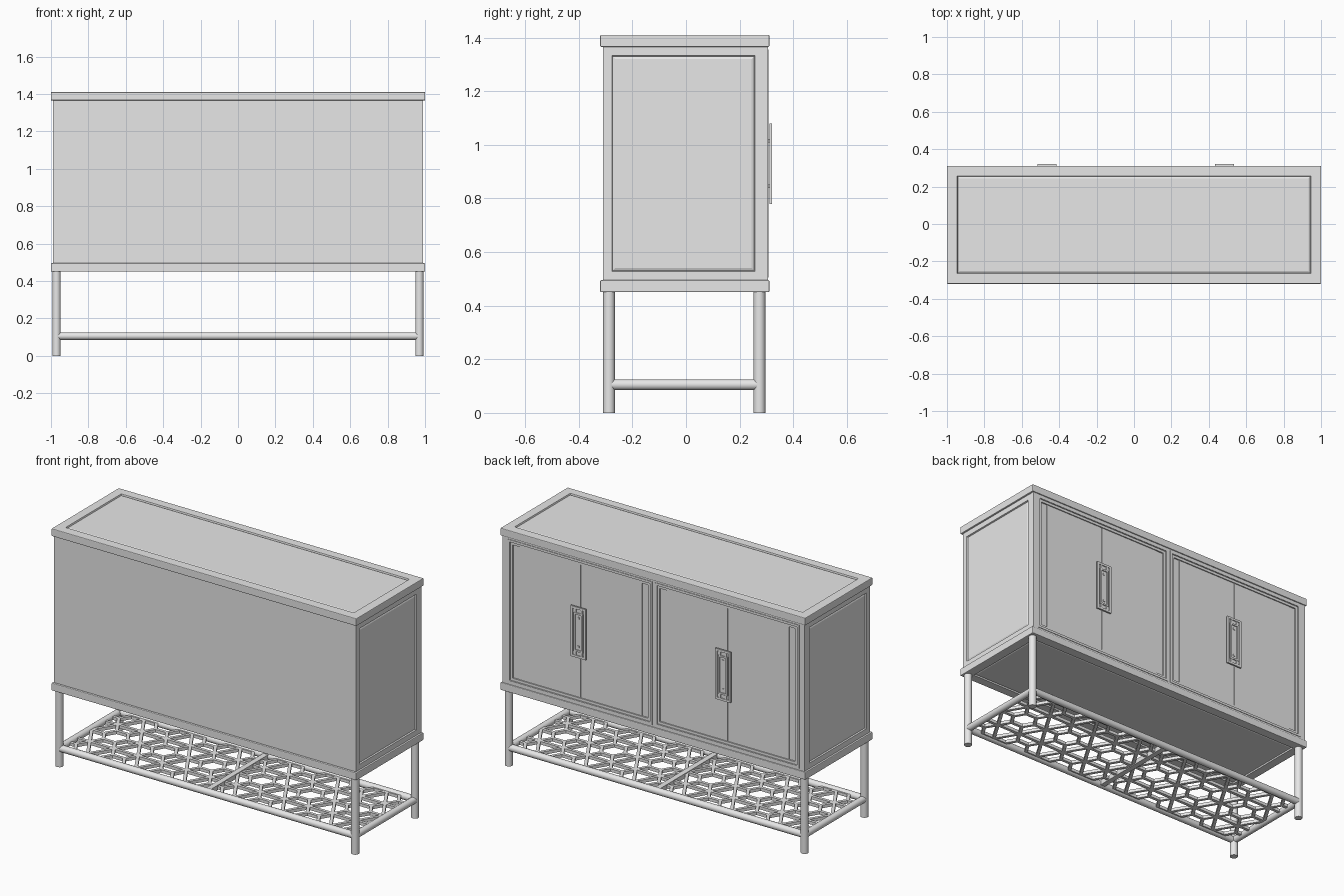
import bpy, bmesh, math
from mathutils import Vector

if "Cube" in bpy.data.objects:
    bpy.data.objects.remove(bpy.data.objects["Cube"])

paint = bpy.data.materials.new("light_grey")
paint.use_nodes = True
GREY = (0.8, 0.8, 0.8, 1)
paint.diffuse_color = GREY
paint.node_tree.nodes["Principled BSDF"].inputs["Base Color"].default_value = GREY


def finish(name, bm, smooth=False):
    mesh = bpy.data.meshes.new(name)
    bm.to_mesh(mesh)
    bm.free()
    mesh.materials.append(paint)
    obj = bpy.data.objects.new(name, mesh)
    bpy.context.collection.objects.link(obj)
    if smooth:
        bpy.ops.object.select_all(action='DESELECT')
        obj.select_set(True)
        bpy.context.view_layer.objects.active = obj
        bpy.ops.object.shade_smooth_by_angle(angle=math.radians(35))
    return obj


def add_box(bm, lo, hi):
    lo, hi = Vector(lo), Vector(hi)
    verts = bmesh.ops.create_cube(bm, size=1)["verts"]
    for v in verts:
        v.co = [(lo[i] + hi[i]) / 2 + v.co[i] * (hi[i] - lo[i]) for i in range(3)]


def panel_box(name, lo, hi, normals, margin, bevel=0.004):
    """Softened box with a sunken, sloped panel on each listed side."""
    bm = bmesh.new()
    add_box(bm, lo, hi)
    bmesh.ops.bevel(bm, geom=bm.edges[:], offset=bevel, segments=2,
                    profile=0.5, affect='EDGES')
    for n in normals:
        bm.normal_update()
        face = max((f for f in bm.faces if f.normal.dot(Vector(n)) > 0.99),
                   key=lambda f: f.calc_area())
        bmesh.ops.inset_region(bm, faces=[face], thickness=margin)
        bmesh.ops.inset_region(bm, faces=[face], thickness=0.004, depth=-0.008)
        bmesh.ops.inset_region(bm, faces=[face], thickness=0.014, depth=0.004)
    return finish(name, bm)


def add_ring(bm, x0, x1, z0, z1, width, y0, y1):
    """Upright rectangular frame made of four strips."""
    add_box(bm, (x0, y0, z0), (x0 + width, y1, z1))
    add_box(bm, (x1 - width, y0, z0), (x1, y1, z1))
    add_box(bm, (x0 + width, y0, z0), (x1 - width, y1, z0 + width))
    add_box(bm, (x0 + width, y0, z1 - width), (x1 - width, y1, z1))


def rod(name, a, b, radius):
    a, b = Vector(a), Vector(b)
    bm = bmesh.new()
    bmesh.ops.create_cone(bm, cap_ends=True, segments=24, radius1=radius,
                          radius2=radius, depth=(b - a).length)
    turn = Vector((0, 0, 1)).rotation_difference(b - a)
    for v in bm.verts:
        v.co = turn @ v.co + (a + b) / 2
    return finish(name, bm, True)


# Case: top, body and base
panel_box("top_board", (-1, -0.32, 1.365), (1, 0.311, 1.41), [(0, 0, 1)], 0.072)
panel_box("base_board", (-1, -0.32, 0.45), (1, 0.311, 0.495), [(0, 0, -1)], 0.072)
panel_box("case_body", (-0.99, -0.309, 0.495), (0.99, 0.29, 1.365),
          [(1, 0, 0), (-1, 0, 0)], 0.045, 0.001)

# Face frame around the two door bays
bm = bmesh.new()
add_ring(bm, -0.99, 0.99, 0.495, 1.365, 0.025, 0.285, 0.305)
for s in (-1, 1):
    add_box(bm, (min(s * 0.965, s * 0.945), 0.285, 0.52),
            (max(s * 0.965, s * 0.945), 0.305, 1.34))
add_box(bm, (-0.024, 0.285, 0.52), (0.024, 0.305, 1.34))
finish("face_frame", bm)

for side, c, pull_x in (("left", 0.482, 0.484), ("right", -0.482, -0.465)):
    # Stepped moulding around the bay
    bm = bmesh.new()
    add_ring(bm, c - 0.475, c + 0.475, 0.505, 1.355, 0.014, 0.303, 0.308)
    add_ring(bm, c - 0.46, c + 0.46, 0.519, 1.341, 0.016, 0.288, 0.301)
    finish(side + "_door_moulding", bm)

    # Pair of door leaves with a thin outer stile
    bm = bmesh.new()
    for s in (-1, 1):
        xs = sorted((c + s * 0.002, c + s * 0.40))
        add_box(bm, (xs[0], 0.288, 0.536), (xs[1], 0.296, 1.324))
        xs = sorted((c + s * 0.402, c + s * 0.444))
        add_box(bm, (xs[0], 0.288, 0.536), (xs[1], 0.294, 1.324))
    finish(side + "_doors", bm)

    # Framed pull plate
    bm = bmesh.new()
    add_ring(bm, pull_x - 0.05, pull_x + 0.05, 0.78, 1.08, 0.013, 0.313, 0.321)
    add_ring(bm, pull_x - 0.03, pull_x + 0.03, 0.815, 1.045, 0.01, 0.313, 0.321)
    add_box(bm, (pull_x - 0.05, 0.311, 0.78), (pull_x + 0.05, 0.315, 1.08))
    for z in (0.804, 1.056):
        for s in (-1, 1):
            add_box(bm, (pull_x + s * 0.02 - 0.005, 0.313, z - 0.013),
                    (pull_x + s * 0.02 + 0.005, 0.32, z + 0.013))
    for z in (0.845, 1.015):
        add_box(bm, (pull_x - 0.006, 0.295, z - 0.006),
                (pull_x + 0.006, 0.319, z + 0.006))
    finish(side + "_door_pull", bm)

# Legs and stretchers
LEG_X, FRONT, BACK, SHELF = 0.97, -0.287, 0.274, 0.105
for row, y in (("front", FRONT), ("back", BACK)):
    for side, s in (("left", 1), ("right", -1)):
        rod(f"{row}_{side}_leg", (s * LEG_X, y, 0), (s * LEG_X, y, 0.455), 0.022)
    rod(row + "_stretcher", (-LEG_X, y, SHELF), (LEG_X, y, SHELF), 0.02)
for side, s in (("left", 1), ("right", -1)):
    rod(side + "_stretcher", (s * LEG_X, FRONT, SHELF), (s * LEG_X, BACK, SHELF), 0.02)
bm = bmesh.new()
add_box(bm, (-0.016, FRONT, SHELF - 0.014), (0.016, BACK, SHELF + 0.014))
finish("shelf_divider", bm)


# Fretwork shelf
def clip(a, b, lo, hi):
    """Trim a segment to a rectangle, or return None."""
    d, t0, t1 = b - a, 0.0, 1.0
    for i in range(2):
        if abs(d[i]) < 1e-6:
            if not lo[i] <= a[i] <= hi[i]:
                return None
        else:
            t = sorted(((lo[i] - a[i]) / d[i], (hi[i] - a[i]) / d[i]))
            t0, t1 = max(t0, t[0]), min(t1, t[1])
    return (a + d * t0, a + d * t1) if t1 - t0 > 1e-3 else None


def add_bar(bm, a, b, width, height):
    d = b - a
    verts = bmesh.ops.create_cube(bm, size=1)["verts"]
    u = d.normalized()
    side = Vector((-u.y, u.x))
    for v in verts:
        p = (a + b) / 2 + u * v.co.x * (d.length + width * 0.5) + side * v.co.y * width
        v.co = (p.x, p.y, SHELF + v.co.z * height)


MID = (FRONT + BACK) / 2
HALF_W, HALF_D = 0.475, (BACK - FRONT) / 2
PITCH = HALF_W * 2 / 3
ROW = HALF_D * 0.94
for side, s in (("left", 1), ("right", -1)):
    centre = Vector((s * 0.48, MID))
    lo, hi = centre - Vector((HALF_W, HALF_D)), centre + Vector((HALF_W, HALF_D))
    bm = bmesh.new()
    steps = [Vector((PITCH, 0)), Vector((PITCH / 2, ROW)), Vector((-PITCH / 2, ROW))]
    steps += [-v for v in steps]
    for row in (-1, 0, 1):
        for col in range(-2, 3):
            hub = centre + Vector(((col + 0.5 * abs(row)) * PITCH, row * ROW))
            segments = []
            for k in range(6):
                u, w = steps[k], steps[(k + 1) % 6]
                # hexagon side, tie to the next hexagon, and corner brace
                segments.append((hub + u * 0.24, hub + w * 0.24))
                segments.append((hub + u * 0.5, hub + w * 0.5))
                if k < 3:
                    segments.append((hub + u * 0.24, hub + u * 0.76))
            for a, b in segments:
                cut = clip(a, b, lo, hi)
                if cut:
                    add_bar(bm, cut[0], cut[1], 0.018, 0.018)
    finish(side + "_shelf_fretwork", bm)
